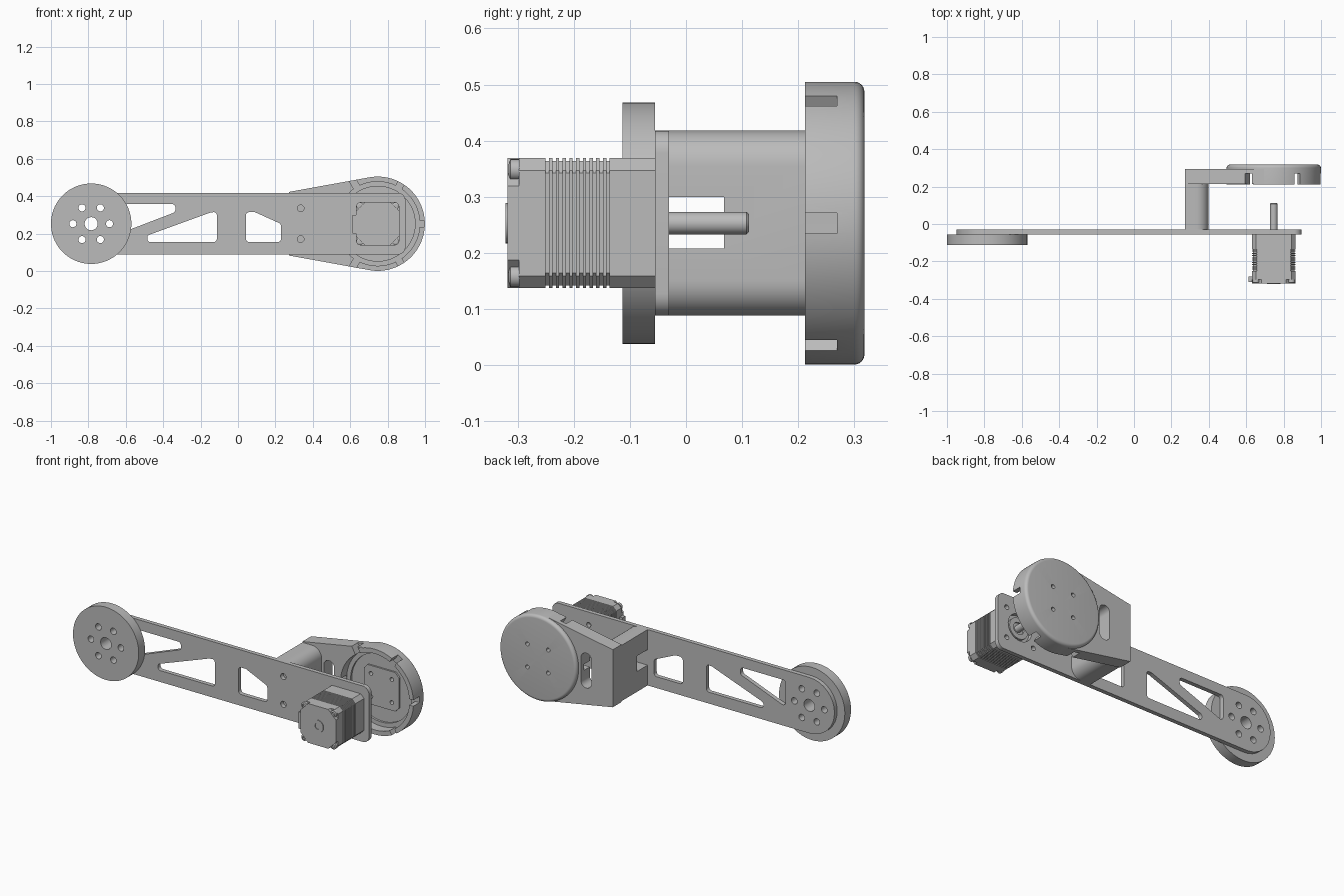
import bpy, bmesh, math
from mathutils import Vector, Matrix

cube = bpy.data.objects.get("Cube")
if cube:
    bpy.data.objects.remove(cube, do_unlink=True)

grey = bpy.data.materials.new("plain_grey")
grey.use_nodes = True
grey.diffuse_color = (0.5, 0.5, 0.5, 1)
grey.node_tree.nodes["Principled BSDF"].inputs["Base Color"].default_value = (0.5, 0.5, 0.5, 1)

CZ = 0.253        # height of the long axis
DISC_X = -0.785   # centre of the pivot disc
HUB_X = 0.747     # centre of motor, shaft and cup


def finish(name, bm):
    bmesh.ops.remove_doubles(bm, verts=bm.verts, dist=1e-5)
    bmesh.ops.recalc_face_normals(bm, faces=bm.faces)
    mesh = bpy.data.meshes.new(name)
    bm.to_mesh(mesh)
    bm.free()
    mesh.materials.append(grey)
    ob = bpy.data.objects.new(name, mesh)
    bpy.context.collection.objects.link(ob)
    return ob


def rounded(pts, r):
    """Outline with arced corners; a point may carry its own radius."""
    out = []
    n = len(pts)
    for i, p in enumerate(pts):
        rad = p[2] if len(p) > 2 else r
        c = Vector(p[:2])
        if rad == 0:
            out.append(c)
            continue
        a = Vector(pts[i - 1][:2]) - c
        b = Vector(pts[(i + 1) % n][:2]) - c
        half = a.angle(b) / 2
        t = min(rad / math.tan(half), 0.499 * a.length, 0.499 * b.length)
        rad = t * math.tan(half)
        mid = c + (a.normalized() + b.normalized()).normalized() * rad / math.sin(half)
        s, e = c + a.normalized() * t - mid, c + b.normalized() * t - mid
        turn = s.angle(e)
        for k in range(9):
            f = k / 8
            out.append(mid + (s * math.sin((1 - f) * turn) + e * math.sin(f * turn)) / math.sin(turn))
    return out


def prism(name, pts, y0, y1, r=0):
    """Extrude an x-z outline along y."""
    bm = bmesh.new()
    face = bm.faces.new([bm.verts.new((p[0], y0, p[1])) for p in rounded(pts, r)])
    ext = bmesh.ops.extrude_face_region(bm, geom=[face])["geom"]
    bmesh.ops.translate(bm, vec=(0, y1 - y0, 0), verts=[g for g in ext if isinstance(g, bmesh.types.BMVert)])
    return finish(name, bm)


def lathe(name, x, z, profile, steps=32):
    """Spin (radius, y) points around a y axis."""
    bm = bmesh.new()
    vs = [bm.verts.new((x + r, y, z)) for r, y in profile]
    es = [bm.edges.new(e) for e in zip(vs, vs[1:])]
    bmesh.ops.spin(bm, geom=vs + es, cent=(x, 0, z), axis=(0, 1, 0), angle=math.tau, steps=steps)
    return finish(name, bm)


def cyl(name, x, z, r, y0, y1, steps=32):
    return lathe(name, x, z, [(0, y0), (r, y0), (r, y1), (0, y1)], steps)


def rect(x0, x1, z0, z1):
    return [(x0, z0), (x1, z0), (x1, z1), (x0, z1)]


def octagon(h, c):
    """Square of half size h with corners cut by c, around the hub axis."""
    k = h - c
    ring = [(h, -k), (h, k), (k, h), (-k, h), (-h, k), (-h, -k), (-k, -h), (k, -h)]
    return [(HUB_X + x, CZ + z) for x, z in ring]


def cut(targets, cutters):
    for ob in targets:
        bpy.context.view_layer.objects.active = ob
        for c in cutters:
            mod = ob.modifiers.new("cut", 'BOOLEAN')
            mod.operation, mod.solver, mod.object = 'DIFFERENCE', 'EXACT', c
            bpy.ops.object.modifier_apply(modifier=mod.name)
    for c in cutters:
        bpy.data.objects.remove(c, do_unlink=True)


def corners(d):
    return [(HUB_X + sx * d, CZ + sz * d) for sx in (-1, 1) for sz in (-1, 1)]


# Long link plate with a round left end, and the pivot disc in front of it
plate = prism("link_plate", [(-0.95, 0.088, 0.164), (0.895, 0.088, 0.04), (0.895, 0.418, 0.04),
                             (-0.95, 0.418, 0.164)], -0.055, -0.03)
disc = cyl("pivot_disc", DISC_X, CZ, 0.215, -0.113, -0.055, 72)

# Bolt circle through both
bolts = [cyl("cutter", DISC_X, CZ, 0.035, -0.2, 0.1)]
for i in range(6):
    a = i * math.tau / 6
    bolts.append(cyl("cutter", DISC_X + 0.098 * math.cos(a), CZ + 0.098 * math.sin(a), 0.019, -0.2, 0.1, 20))
cut([plate, disc], bolts)

# Truss windows, screw holes and motor opening
windows = [
    [(-0.63, 0.358), (-0.335, 0.358), (-0.335, 0.315), (-0.63, 0.202)],
    [(-0.485, 0.155), (-0.113, 0.155), (-0.113, 0.317), (-0.15, 0.312), (-0.485, 0.19)],
    [(0.042, 0.155), (0.23, 0.155), (0.23, 0.252), (0.09, 0.315), (0.042, 0.315)],
]
holes = [prism("cutter", w, -0.1, 0, 0.018) for w in windows]
holes += [cyl("cutter", 0.335, CZ + s * 0.082, 0.018, -0.1, 0, 20) for s in (-1, 1)]
holes += [cyl("cutter", x, z, 0.014, -0.1, 0, 16) for x, z in corners(0.09)]
holes.append(cyl("cutter", HUB_X, CZ, 0.08, -0.1, 0))
cut([plate], holes)

# Standoff column with rounded inner side and a cross slot
column = prism("standoff_column", [(0.272, 0.088), (0.398, 0.088, 0.08), (0.398, 0.418, 0.08),
                                   (0.272, 0.418)], -0.03, 0.215)
slot = prism("cutter", rect(0.2, 0.5, 0.208, 0.3), -0.1, 0.068)
cut([column], [slot])

# Tapered arm reaching tangentially to the cup
arm = prism("tapered_arm", [(0.272, CZ - 0.17), (0.703, CZ - 0.248), (0.703, CZ + 0.248),
                            (0.272, CZ + 0.17)], 0.213, 0.295)
cut([arm], [cyl("cutter", HUB_X, CZ, 0.24, 0.1, 0.4, 96),
            prism("cutter", rect(0.412, 0.48, 0.15, 0.356), 0.1, 0.4, 0.033)])

# Cup with rounded back edge and stepped floor
edge = [(0.234 + 0.018 * math.sin(i * math.pi / 12), 0.3 + 0.018 * math.cos(i * math.pi / 12)) for i in range(7)]
cup = lathe("hub_cup", HUB_X, CZ, [(0, 0.318)] + edge + [(0.252, 0.212), (0.225, 0.212), (0.225, 0.27),
            (0.2, 0.27), (0.2, 0.282), (0, 0.282)], 96)
pad = prism("cup_mount_pad", octagon(0.115, 0.025), 0.272, 0.284)

# Six rim slots, then four screw holes in the floor
slots = []
for i in range(6):
    s = prism("cutter", rect(0.205, 0.29, -0.018, 0.018), 0.15, 0.269)
    s.data.transform(Matrix.Translation((HUB_X, 0, CZ)) @ Matrix.Rotation(i * math.tau / 6, 4, 'Y'))
    slots.append(s)
cut([cup, arm], slots)
cut([cup, pad], [cyl("cutter", x, z, 0.012, 0.2, 0.4, 16) for x, z in corners(0.068)])

# Motor body: stacked sections with fine cooling grooves
prism("motor_rear_cap", octagon(0.116, 0.05), -0.318, -0.298)
prism("motor_body_front", octagon(0.116, 0.022), -0.298, -0.25)
prism("motor_core", octagon(0.111, 0.022), -0.25, -0.13)
for i in range(10):
    y = -0.244 + i * 0.012
    prism("motor_fin", octagon(0.116, 0.022), y, y + 0.006)
prism("motor_body_back", octagon(0.116, 0.022), -0.13, -0.055)

# Screws, end boss, pilot ring, shaft and plug
for x, z in corners(0.095):
    lathe("motor_screw", x, z, [(0, -0.308), (0.01, -0.308), (0.01, -0.316), (0.019, -0.313), (0.019, -0.297)], 20)
lathe("motor_end_boss", HUB_X, CZ, [(0, -0.319), (0.018, -0.319), (0.018, -0.322), (0.036, -0.322),
                                    (0.036, -0.317)])
lathe("motor_pilot_ring", HUB_X, CZ, [(0.062, -0.056), (0.062, -0.04), (0.035, -0.04), (0.035, -0.05), (0, -0.05)])
lathe("motor_shaft", HUB_X, CZ, [(0, -0.06), (0.02, -0.06), (0.02, 0.108), (0.016, 0.112), (0, 0.112)])
prism("motor_plug", rect(0.613, 0.64, 0.2, 0.3), -0.31, -0.282)

# Smooth the round surfaces, keep edges crisp
bpy.ops.object.select_all(action='DESELECT')
for ob in bpy.context.collection.objects:
    if ob.type == 'MESH' and ob.data.materials and ob.data.materials[0] == grey:
        ob.select_set(True)
        bpy.context.view_layer.objects.active = ob
bpy.ops.object.shade_smooth_by_angle(angle=math.radians(30))
